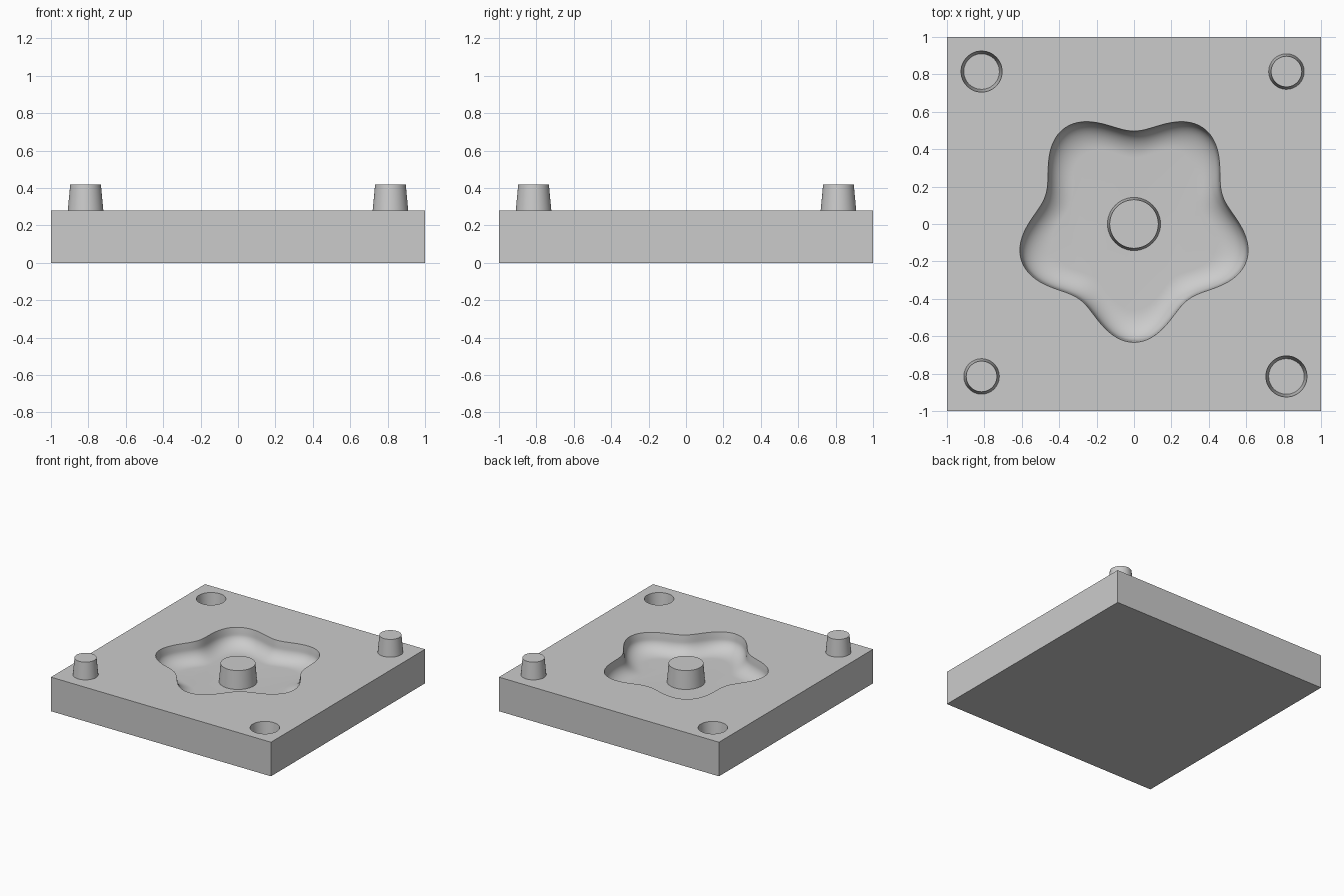
import bpy
import bmesh
from math import cos, sin, pi, radians

TOP = 0.28       # upper surface of the plate
DEPTH = 0.15     # depth of cavity and sockets

cube = bpy.data.objects.get("Cube")
if cube:
    bpy.data.objects.remove(cube, do_unlink=True)

grey = bpy.data.materials.new("plain_grey")
grey.use_nodes = True
colour = (0.6, 0.6, 0.6, 1)
grey.diffuse_color = colour
grey.node_tree.nodes["Principled BSDF"].inputs["Base Color"].default_value = colour


def ring(bm, radius, z, count, x=0, y=0):
    """Closed loop of vertices; radius is a function of the angle."""
    angles = [2 * pi * i / count for i in range(count)]
    return [bm.verts.new((x + radius(a) * cos(a), y + radius(a) * sin(a), z))
            for a in angles]


def skin(bm, rings):
    """Join successive rings with quads and cap the last one."""
    for a, b in zip(rings, rings[1:]):
        for i in range(len(a)):
            j = (i + 1) % len(a)
            bm.faces.new((a[i], a[j], b[j], b[i]))
    bm.faces.new(rings[-1])


def finish(bm, name):
    bmesh.ops.recalc_face_normals(bm, faces=bm.faces)
    mesh = bpy.data.meshes.new(name)
    bm.to_mesh(mesh)
    bm.free()
    mesh.materials.append(grey)
    obj = bpy.data.objects.new(name, mesh)
    bpy.context.collection.objects.link(obj)
    bpy.ops.object.select_all(action="DESELECT")
    obj.select_set(True)
    bpy.context.view_layer.objects.active = obj
    bpy.ops.object.shade_smooth_by_angle(angle=radians(35))
    return obj


def peg(name, x, y, base_z, top_z, base_r, top_r):
    bm = bmesh.new()
    rings = [ring(bm, lambda a: base_r, base_z, 48, x, y),
             ring(bm, lambda a: top_r, top_z, 48, x, y)]
    skin(bm, rings)
    bm.faces.new(rings[0][::-1])
    return finish(bm, name)


def star(inset):
    """Rounded five-lobed outline, softening as it moves inward."""
    return lambda a: 0.565 - inset + (0.068 - 0.1 * inset) * cos(5 * (a + pi / 2))


# Mould plate: box sides and bottom
bm = bmesh.new()
corners = ((-1, -1), (1, -1), (1, 1), (-1, 1))
upper = [bm.verts.new((x, y, TOP)) for x, y in corners]
lower = [bm.verts.new((x, y, 0)) for x, y in corners]
skin(bm, [upper, lower])

# Star cavity: steep lip, then a rounded fillet down to the floor
lip = 0.045
rings = [ring(bm, star(0), TOP, 160), ring(bm, star(0.008), TOP - lip, 160)]
for k in range(1, 13):
    t = k / 12 * pi / 2
    rings.append(ring(bm, star(0.008 + 0.15 * (1 - cos(t))),
                      TOP - lip - (DEPTH - lip) * sin(t), 160))
skin(bm, rings)
loops = [upper, rings[0]]

# Tapered sockets in two opposite corners
for s in (-1, 1):
    socket = [ring(bm, lambda a: 0.11, TOP, 48, s * 0.815, -s * 0.815),
              ring(bm, lambda a: 0.095, TOP - DEPTH, 48, s * 0.815, -s * 0.815)]
    skin(bm, socket)
    loops.append(socket[0])

# Flat upper surface around the openings
edges = [bm.edges.get((l[i - 1], l[i])) for l in loops for i in range(len(l))]
bmesh.ops.triangle_fill(bm, edges=edges, use_beauty=True, normal=(0, 0, 1))
finish(bm, "mould_plate")

# Locating pegs in the other corners, and the post inside the cavity
peg("front_right_peg", -0.815, -0.815, TOP, 0.42, 0.095, 0.082)
peg("back_left_peg", 0.815, 0.815, TOP, 0.42, 0.095, 0.082)
peg("centre_post", 0, 0, TOP - DEPTH, TOP, 0.142, 0.13)
